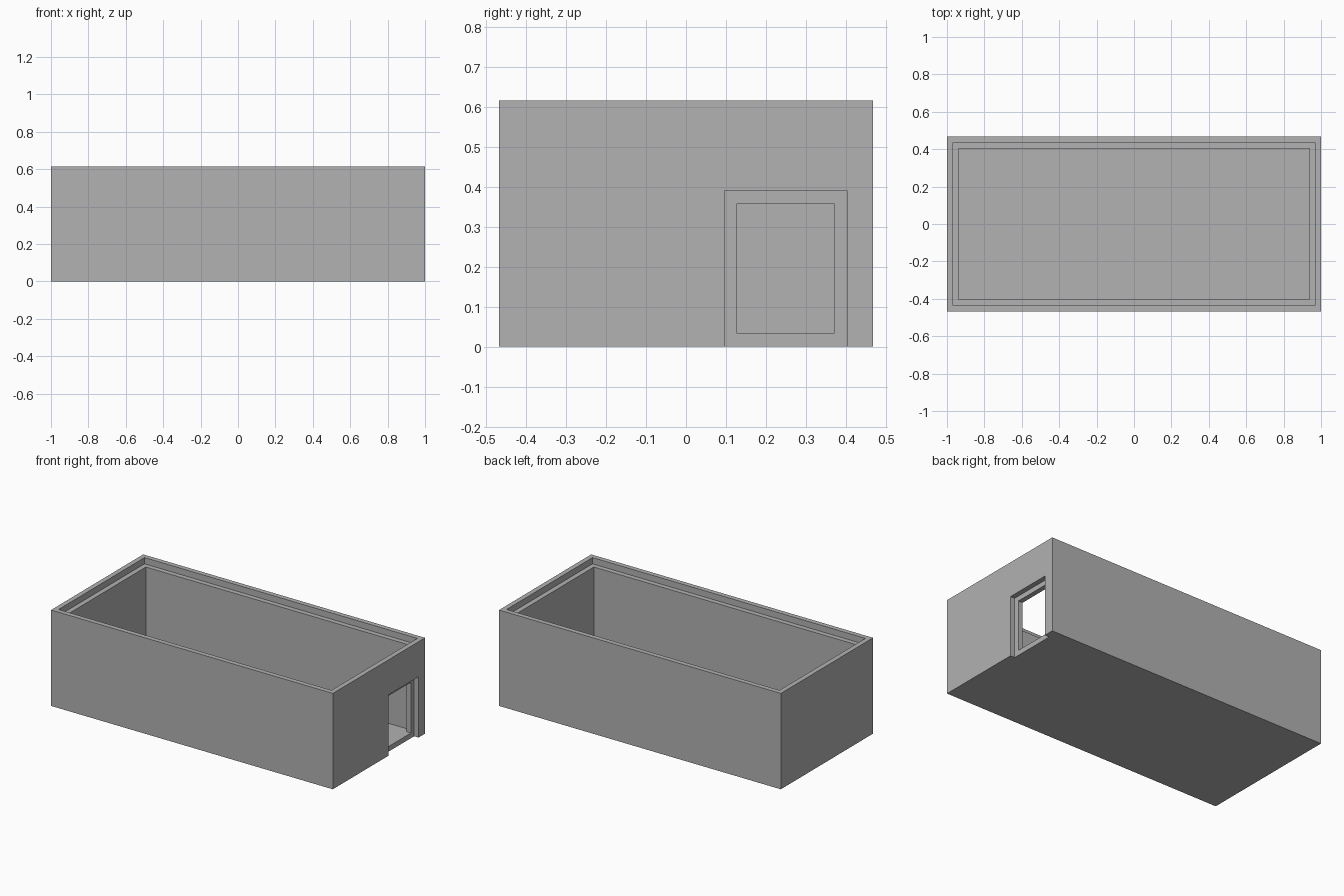
import bpy
import bmesh
from mathutils import Vector

cube = bpy.data.objects.get("Cube")
if cube:
    bpy.data.objects.remove(cube)

LENGTH, WIDTH, HEIGHT = 2.0, 0.934, 0.615
STEP = 0.0315      # rim width, ledge width, door recess depth
FLOOR = 0.033      # floor thickness, level with the door sill
LEDGE = 0.04       # drop from the rim to the ledge

grey = bpy.data.materials.new("plain grey")
grey.use_nodes = True
colour = (0.445, 0.445, 0.445, 1)
grey.diffuse_color = colour
grey.node_tree.nodes["Principled BSDF"].inputs["Base Color"].default_value = colour


def box_mesh(lo, hi):
    """bmesh box between two corners"""
    bm = bmesh.new()
    bmesh.ops.create_cube(bm, size=1)
    lo, hi = Vector(lo), Vector(hi)
    for v in bm.verts:
        v.co = (lo + hi) / 2 + v.co * (hi - lo)
    return bm


def make_object(name, bm):
    mesh = bpy.data.meshes.new(name)
    bmesh.ops.recalc_face_normals(bm, faces=bm.faces)
    bm.to_mesh(mesh)
    bm.free()
    mesh.materials.append(grey)
    obj = bpy.data.objects.new(name, mesh)
    bpy.context.collection.objects.link(obj)
    return obj


def sink(bm, face, border, depth):
    """Inset a top face, then push it straight down"""
    bmesh.ops.inset_region(bm, faces=[face], thickness=border, use_even_offset=True)
    bottom = bmesh.ops.extrude_discrete_faces(bm, faces=[face])["faces"][0]
    bmesh.ops.translate(bm, verts=bottom.verts, vec=(0, 0, -depth))
    return bottom


# Open-topped room: walls, stepped rim and floor in one solid
bm = box_mesh((-LENGTH / 2, -WIDTH / 2, 0), (LENGTH / 2, WIDTH / 2, HEIGHT))
top = max(bm.faces, key=lambda f: f.calc_center_median().z)
ledge = sink(bm, top, STEP, LEDGE)
sink(bm, ledge, STEP, HEIGHT - LEDGE - FLOOR)
room = make_object("room_shell", bm)

# Doorway: shallow outer recess down to the ground, smaller opening through the wall
wall = LENGTH / 2
cutters = (
    ("door_recess_cutter", (wall - STEP, 0.096, -0.1), (wall + 0.1, 0.402, 0.39)),
    ("door_opening_cutter", (wall - 0.1, 0.128, FLOOR), (wall + 0.1, 0.37, 0.358)),
)
for name, lo, hi in cutters:
    cutter = make_object(name, box_mesh(lo, hi))
    cutter.hide_render = True
    cutter.hide_viewport = True
    cutter.display_type = 'WIRE'
    cut = room.modifiers.new(name, 'BOOLEAN')
    cut.operation = 'DIFFERENCE'
    cut.solver = 'EXACT'
    cut.object = cutter
